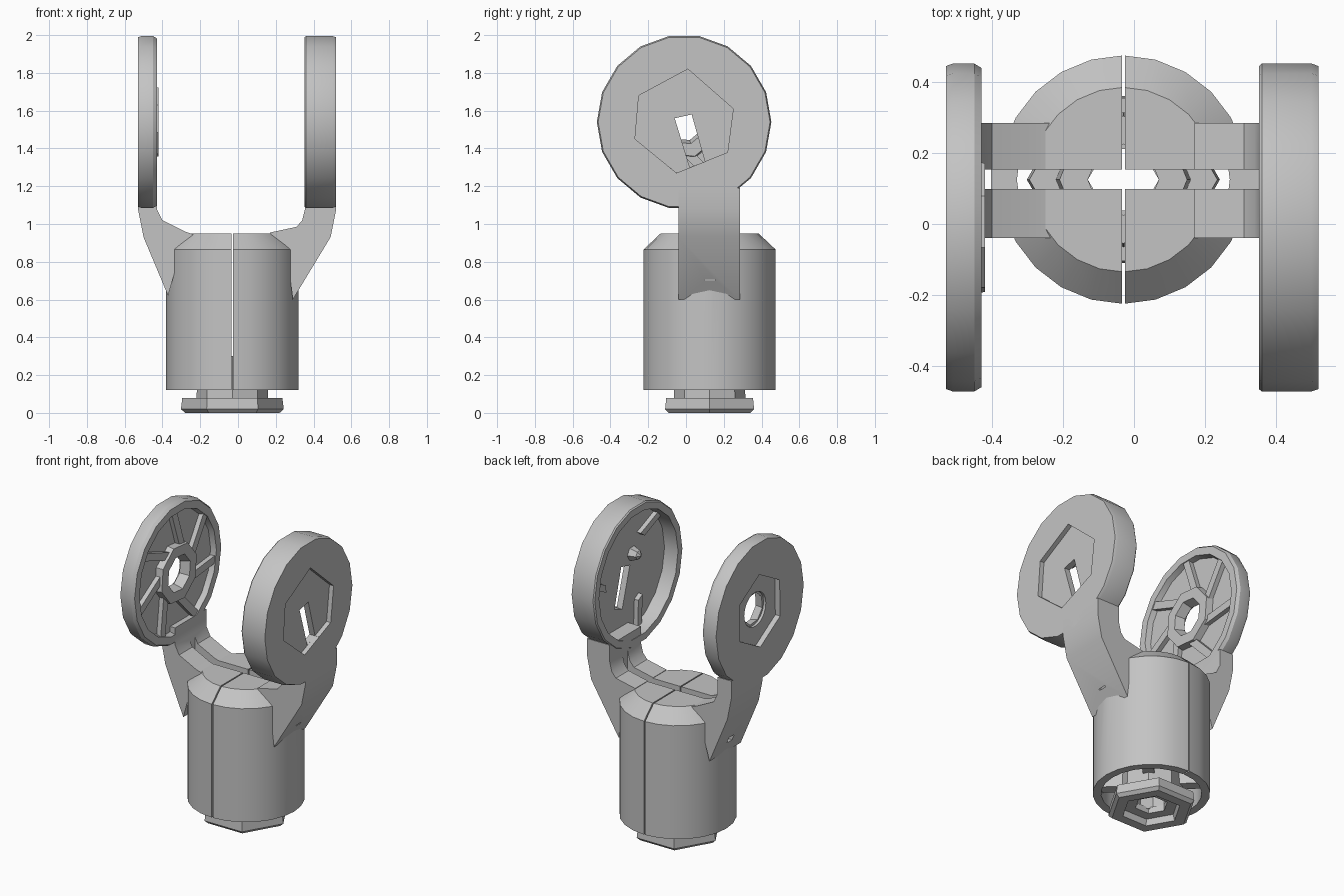
import bpy, bmesh, math
from mathutils import Vector

if "Cube" in bpy.data.objects:
    bpy.data.objects.remove(bpy.data.objects["Cube"], do_unlink=True)

grey = bpy.data.materials.new("plain_grey")
GREY = (0.55, 0.55, 0.55, 1)
grey.diffuse_color = GREY
grey.use_nodes = True
grey.node_tree.nodes["Principled BSDF"].inputs["Base Color"].default_value = GREY


def finish(name, bm):
    bmesh.ops.remove_doubles(bm, verts=bm.verts, dist=1e-5)
    bmesh.ops.recalc_face_normals(bm, faces=bm.faces)
    mesh = bpy.data.meshes.new(name)
    bm.to_mesh(mesh)
    bm.free()
    mesh.materials.append(grey)
    ob = bpy.data.objects.new(name, mesh)
    bpy.context.collection.objects.link(ob)
    return ob


def place(axis, u, v, h):
    return Vector((h, u, v)) if axis == "x" else Vector((u, h, v)) if axis == "y" else Vector((u, v, h))


def lathe(name, profile, axis, centre, sides, turn=0.0):
    """Closed (radius, height) profile turned about an axis."""
    bm = bmesh.new()
    rings = []
    for i in range(sides):
        a = turn + math.tau * i / sides
        rings.append([bm.verts.new(place(axis, centre[0] + r * math.cos(a),
                                         centre[1] + r * math.sin(a), h)) for r, h in profile])
    n = len(profile)
    for i in range(sides):
        a, b = rings[i], rings[(i + 1) % sides]
        for j in range(n):
            k = (j + 1) % n
            if profile[j][0] > 0 or profile[k][0] > 0:
                bm.faces.new((a[j], a[k], b[k], b[j]))
    return finish(name, bm)


def prism(name, points, axis, lo, hi):
    """Flat outline extruded along an axis."""
    bm = bmesh.new()
    ends = [[bm.verts.new(place(axis, u, v, h)) for u, v in points] for h in (lo, hi)]
    bm.faces.new(ends[0])
    bm.faces.new(ends[1][::-1])
    for i in range(len(points)):
        k = (i + 1) % len(points)
        bm.faces.new((ends[0][i], ends[0][k], ends[1][k], ends[1][i]))
    return finish(name, bm)


def bar(name, axis, centre, angle, start, end, width, lo, hi, skew=0.0):
    """Straight rib running outwards from a centre."""
    c = Vector(centre)
    d = Vector((math.cos(angle), math.sin(angle)))
    s = Vector((math.cos(angle + skew), math.sin(angle + skew)))
    side = Vector((-d.y, d.x)) * width / 2
    p, q = c + d * start, c + s * end
    return prism(name, [p - side, q - side, q + side, p + side], axis, lo, hi)


def cut(ob, cutter, keep=False):
    cutter.hide_render = True
    mod = ob.modifiers.new("cut", "BOOLEAN")
    mod.operation, mod.solver, mod.object = "DIFFERENCE", "EXACT", cutter
    bpy.context.view_layer.objects.active = ob
    bpy.ops.object.modifier_apply(modifier=mod.name)
    if not keep:
        bpy.data.objects.remove(cutter, do_unlink=True)


def box(name, x, y, z):
    return prism(name, [(x[0], z[0]), (x[1], z[0]), (x[1], z[1]), (x[0], z[1])], "y", *y)


AXIS = (-0.03, 0.125)
HUB = (-0.01, 1.54)

# Hollow body with chamfered shoulder
body = lathe("body", [(0, .95), (.26, .95), (.35, .865), (.35, .12), (.3, .12), (.3, .84), (.24, .89), (0, .89)],
             "z", AXIS, 24)
cut(body, box("seam_cutter", (-.034, -.026), (-.5, .7), (0, 1.1)))

# Arms flaring up from the body to the discs
left_arm = prism("left_arm", [(.29, .6), (.49, .93), (.52, 1.08), (.52, 1.19), (.355, 1.19), (.355, 1.08),
                              (.34, 1.02), (.31, .985), (.17, .955), (.2, .9), (.26, .85)], "y", -.04, .285)
right_arm = prism("right_arm", [(-.37, .62), (-.5, .93), (-.53, 1.08), (-.53, 1.19), (-.43, 1.19), (-.43, 1.08),
                                (-.4, 1.02), (-.28, .96), (-.22, .94), (-.27, .9), (-.32, .8)], "y", -.04, .285)

# Cross slot through the top of body and arms
slot = box("slot_cutter", (-.42, .355), (.098, .153), (.7, 1.3))
for part in (body, left_arm, right_arm):
    cut(part, slot, keep=True)
bpy.data.objects.remove(slot, do_unlink=True)

# Left disc: thick cup open towards the middle, with a hexagonal recess outside
left_disc = lathe("left_disc", [(0, .52), (.455, .52), (.462, .5), (.462, .36), (.455, .352),
                                (.41, .352), (.41, .45), (0, .45)], "x", HUB, 18)
cut(left_disc, prism("hex_cutter", [(.01, 1.82), (.25, 1.61), (.22, 1.38), (-.05, 1.27), (-.27, 1.45), (-.25, 1.68)],
                     "x", .49, .6))
cut(left_disc, prism("slit_cutter", [(-.06, 1.56), (.03, 1.58), (.1, 1.33), (.02, 1.3)], "x", .4, .6))
lathe("left_disc_nub", [(0, .38), (.03, .4), (.05, .46), (0, .46)], "x", (-.08, 1.63), 6)
for i in range(3):
    bar("left_disc_rib", "x", HUB, 2.2 + i * 2.0, .24, .42, .05, .42, .46, .25)

# Right disc: thin plate with a raised rim and ribs inside
right_disc = lathe("right_disc", [(.11, -.49), (.13, -.53), (.455, -.53), (.462, -.51), (.462, -.45), (.45, -.43),
                                  (.4, -.43), (.39, -.465), (.11, -.465)], "x", HUB, 18)
cut(right_disc, lathe("outer_hex_cutter", [(0, -.6), (.24, -.6), (.24, -.495), (0, -.495)], "x", HUB, 6, .5))
lathe("right_disc_hub", [(.1, -.48), (.2, -.48), (.19, -.42), (.12, -.42)], "x", HUB, 8, .3)
for i in range(7):
    bar("right_disc_rib", "x", HUB, .4 + i * math.tau / 7, .18, .41, .06, -.475, -.435, .35)

# Hexagonal foot, hollow neck and the spokes that hold it
lathe("foot", [(.1, .04), (.17, .04), (.18, 0), (.25, 0), (.272, .02), (.265, .08), (.1, .08)], "z", AXIS, 6)
lathe("neck", [(.1, .07), (.19, .07), (.18, .3), (.1, .3)], "z", AXIS, 8)
for i in range(4):
    bar("neck_spoke", "z", AXIS, math.pi / 4 + i * math.pi / 2, .15, .32, .07, .16, .26)

# Smooth round walls, crisp edges
for ob in bpy.context.view_layer.objects:
    ob.select_set(ob.type == "MESH" and grey.name in ob.data.materials)
bpy.ops.object.shade_smooth_by_angle(angle=math.radians(28))
